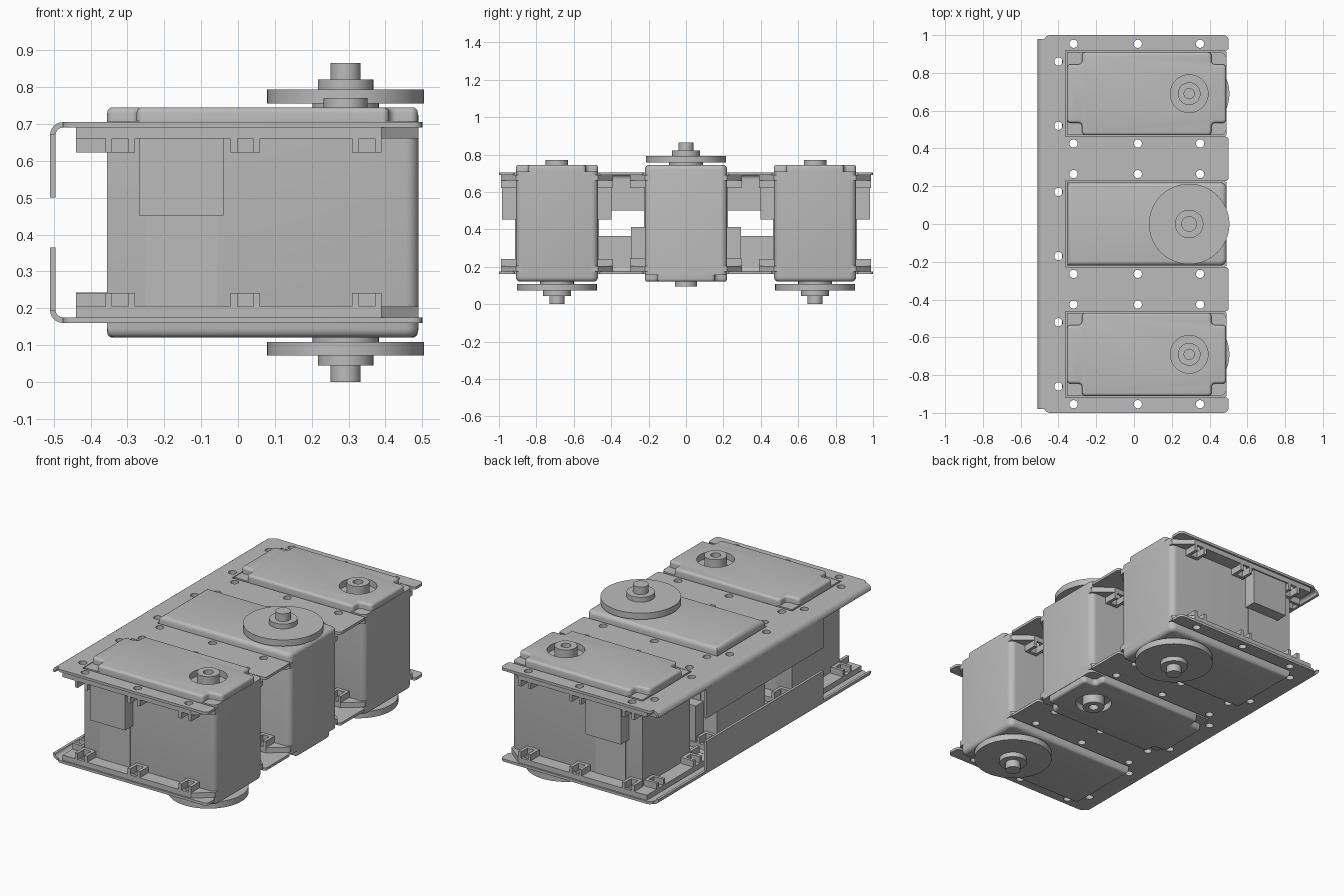
import bpy, bmesh, math
from mathutils import Matrix, Vector

if "Cube" in bpy.data.objects:
    bpy.data.objects.remove(bpy.data.objects["Cube"])

MID = 0.4325                      # height of the assembly's middle plane
grey = bpy.data.materials.new("plain_grey")
grey.diffuse_color = (0.5, 0.5, 0.5, 1)
grey.use_nodes = True
grey.node_tree.nodes["Principled BSDF"].inputs["Base Color"].default_value = grey.diffuse_color
SERVOS = (-0.69, 0.0, 0.69)
HOLES = [(x, s * 0.264) for x in (-0.32, 0.02, 0.35) for s in (-1, 1)] + [(-0.40, -0.17), (-0.40, 0.17)]


def circle(cx, cy, r, n=32):
    return [(cx + r * math.cos(2 * math.pi * i / n), cy + r * math.sin(2 * math.pi * i / n)) for i in range(n)]


def rounded(pts, n=5):
    """Outline from (x, y, radius) corners."""
    out = []
    for i, (x, y, r) in enumerate(pts):
        p = Vector((x, y))
        if r == 0:
            out.append((x, y))
            continue
        a = p + (Vector(pts[i - 1][:2]) - p).normalized() * r
        b = p + (Vector(pts[(i + 1) % len(pts)][:2]) - p).normalized() * r
        for k in range(n + 1):
            t = k / n * math.pi / 2
            out.append(tuple(p + (a - p) * (1 - math.sin(t)) + (b - p) * (1 - math.cos(t))))
    return out


def rect(x0, y0, x1, y1, r=0):
    return rounded([(x0, y0, r), (x1, y0, r), (x1, y1, r), (x0, y1, r)])


def finish(bm, name):
    bmesh.ops.recalc_face_normals(bm, faces=bm.faces)
    me = bpy.data.meshes.new(name)
    bm.to_mesh(me)
    bm.free()
    me.materials.append(grey)
    return me


def prism(name, outline, z0, z1, bevel_z=None, bevel=0.0, along_y=False):
    bm = bmesh.new()
    face = bm.faces.new([bm.verts.new((x, y, z0)) for x, y in outline])
    ext = bmesh.ops.extrude_face_region(bm, geom=[face], use_keep_orig=True)
    bmesh.ops.translate(bm, vec=(0, 0, z1 - z0), verts=[v for v in ext["geom"] if isinstance(v, bmesh.types.BMVert)])
    if bevel_z is not None:
        edges = [e for e in bm.edges if all(abs(v.co.z - bevel_z) < 1e-5 for v in e.verts)]
        bmesh.ops.bevel(bm, geom=edges, offset=bevel, segments=4, profile=0.5, affect='EDGES')
    if along_y:
        bm.transform(Matrix.Rotation(math.pi / 2, 4, 'X'))
        bm.transform(Matrix.Translation((0, 0, -MID)))
    else:
        bm.transform(Matrix.Translation((0, 0, -MID)))
    return finish(bm, name)


def sheet(name, outline, holes, z0, z1):
    """Flat sheet with round holes, from a filled curve."""
    cu = bpy.data.curves.new(name, 'CURVE')
    cu.dimensions, cu.fill_mode, cu.extrude = '2D', 'BOTH', (z1 - z0) / 2
    for loop in [outline] + [circle(x, y, 0.022, 16) for x, y in holes]:
        sp = cu.splines.new('POLY')
        sp.points.add(len(loop) - 1)
        for p, (x, y) in zip(sp.points, loop):
            p.co = (x, y, 0, 1)
        sp.use_cyclic_u = True
    ob = bpy.data.objects.new(name, cu)
    bpy.context.collection.objects.link(ob)
    tmp = bpy.data.meshes.new_from_object(ob.evaluated_get(bpy.context.evaluated_depsgraph_get()))
    bm = bmesh.new()
    bm.from_mesh(tmp)
    bpy.data.objects.remove(ob)
    bpy.data.meshes.remove(tmp)
    bmesh.ops.remove_doubles(bm, verts=bm.verts, dist=1e-5)
    bm.transform(Matrix.Translation((0, 0, (z0 + z1) / 2 - MID)))
    return finish(bm, name)


def place(me, name, y=0.0, flip=False):
    ob = bpy.data.objects.new(name, me)
    ob.location = (0, y, MID)
    ob.rotation_euler.x = math.pi if flip else 0
    bpy.context.collection.objects.link(ob)
    return ob


# --- servo parts, modelled output side down ---
AX = 0.292
parts = []
# case with rounded front corners and softened lower rim
parts.append(prism("servo_case", rounded([(-0.355, -0.22, 0), (0.49, -0.22, 0.035), (0.49, 0.22, 0.035), (-0.355, 0.22, 0)]),
                   0.12, 0.708, 0.12, 0.025))
# rear cap with notched corners
n = 0.02
half = [(-0.355, 0.155, n), (-0.275, 0.155, n), (-0.275, 0.22, n), (0.41, 0.22, n), (0.41, 0.155, n), (0.488, 0.155, n)]
cap = prism("servo_rear_cap", rounded(half + [(x, -y, r) for x, y, r in reversed(half)]), 0.70, 0.745, 0.745, 0.015)
# idler recess cut into the cap
cutter = place(prism("recess_cutter", circle(AX, 0, 0.1, 48), 0.69, 0.78), "recess_cutter")
cutter.hide_render = True
cap_ob = place(cap, "servo_rear_cap")
mod = cap_ob.modifiers.new("recess", 'BOOLEAN')
mod.operation, mod.object = 'DIFFERENCE', cutter
bpy.context.view_layer.update()
cut_cap = bpy.data.meshes.new_from_object(cap_ob.evaluated_get(bpy.context.evaluated_depsgraph_get()))
cut_cap.name = "servo_rear_cap"
bpy.data.objects.remove(cap_ob)
bpy.data.objects.remove(cutter)
parts.append(cut_cap)
# idler hub ring
bm = bmesh.new()
prof = [(0.027, 0.73), (0.027, 0.77), (0.06, 0.77), (0.06, 0.70)]
vs = [bm.verts.new((AX + r, 0, z - MID)) for r, z in prof]
edges = [bm.edges.new(p) for p in zip(vs, vs[1:])]
bmesh.ops.spin(bm, geom=vs + edges, cent=(AX, 0, 0), axis=(0, 0, 1), angle=2 * math.pi, steps=32)
bmesh.ops.remove_doubles(bm, verts=bm.verts, dist=1e-5)
bmesh.ops.holes_fill(bm, edges=bm.edges, sides=0)
parts.append(finish(bm, "idler_hub"))
# output disc stack
for name, r, z0, z1 in (("output_neck", 0.09, 0.10, 0.125), ("output_disc", 0.213, 0.072, 0.109),
                        ("output_hub", 0.075, 0.044, 0.075), ("output_shaft", 0.041, 0.0, 0.05)):
    parts.append(prism(name, circle(AX, 0, r, 64), z0, z1))
# mounting flanges at both plates
flange = [(-0.44, -0.30), (0.39, -0.30), (0.49, -0.22), (0.49, 0.22), (0.39, 0.30), (-0.44, 0.30)]
parts.append(sheet("upper_flange", flange, HOLES, 0.66, 0.69))
parts.append(sheet("lower_flange", flange, HOLES, 0.175, 0.205))
# C-shaped nut pockets along the sides and the rear end
clip = [(-0.04, 0), (-0.04, 0.08), (-0.022, 0.08), (-0.022, 0.02), (0.022, 0.02), (0.022, 0.08), (0.04, 0.08), (0.04, 0)]
for label, z0, z1 in (("upper", 0.622, 0.665), ("lower", 0.20, 0.241)):
    for x, y in HOLES:
        if x < -0.39:
            o = [(-0.36 - v, y + u) for u, v in clip]
        else:
            s = math.copysign(1, y)
            o = [(x + u, s * (0.22 + v)) for u, v in clip]
        parts.append(prism(label + "_nut_pocket", o, z0, z1))
# cable outlet boxes and the cover strips below them
for s in (-1, 1):
    parts.append(prism("cable_outlet", rect(-0.268, s * 0.21, -0.04, s * 0.293), 0.452, 0.69))
    parts.append(prism("cable_cover", rect(-0.25, s * 0.21, -0.057, s * 0.224), 0.20, 0.46))

for y, label in zip(SERVOS, ("front", "middle", "back")):
    for me in parts:
        place(me, f"{label}_{me.name}", y, flip=(label == "middle"))

# --- comb-shaped bracket plates with bent lip ---
pts = [(-0.475, -1, 0.03), (0.5, -1, 0.025)]
for c in SERVOS:
    pts += [(0.5, c - 0.228, 0.015), (-0.362, c - 0.228, 0), (-0.362, c + 0.228, 0), (0.5, c + 0.228, 0.015)]
pts += [(0.5, 1, 0.025), (-0.475, 1, 0.03)]
plate = sheet("plate", rounded(pts), [(x, y + c) for c in SERVOS for x, y in HOLES], 0.69, 0.705)
arc = [math.radians(90 + 15 * i) for i in range(7)]
bend_outline = [(-0.475 + 0.035 * math.cos(a), 0.67 + 0.035 * math.sin(a)) for a in arc]
bend_outline += [(-0.475 + 0.02 * math.cos(a), 0.67 + 0.02 * math.sin(a)) for a in reversed(arc)]
bend = prism("bend", bend_outline, -0.98, 0.98, along_y=True)
lip = prism("lip", rect(-0.51, -0.54, -0.495, 0.54), 0.50, 0.671)
for me in (plate, bend, lip):
    place(me, "top_" + me.name)
    place(me, "bottom_" + me.name, flip=True)

# smooth the curved faces, keep hard edges
bpy.ops.object.select_all(action='SELECT')
bpy.context.view_layer.objects.active = bpy.context.collection.objects[0]
bpy.ops.object.shade_smooth_by_angle(angle=math.radians(30))
